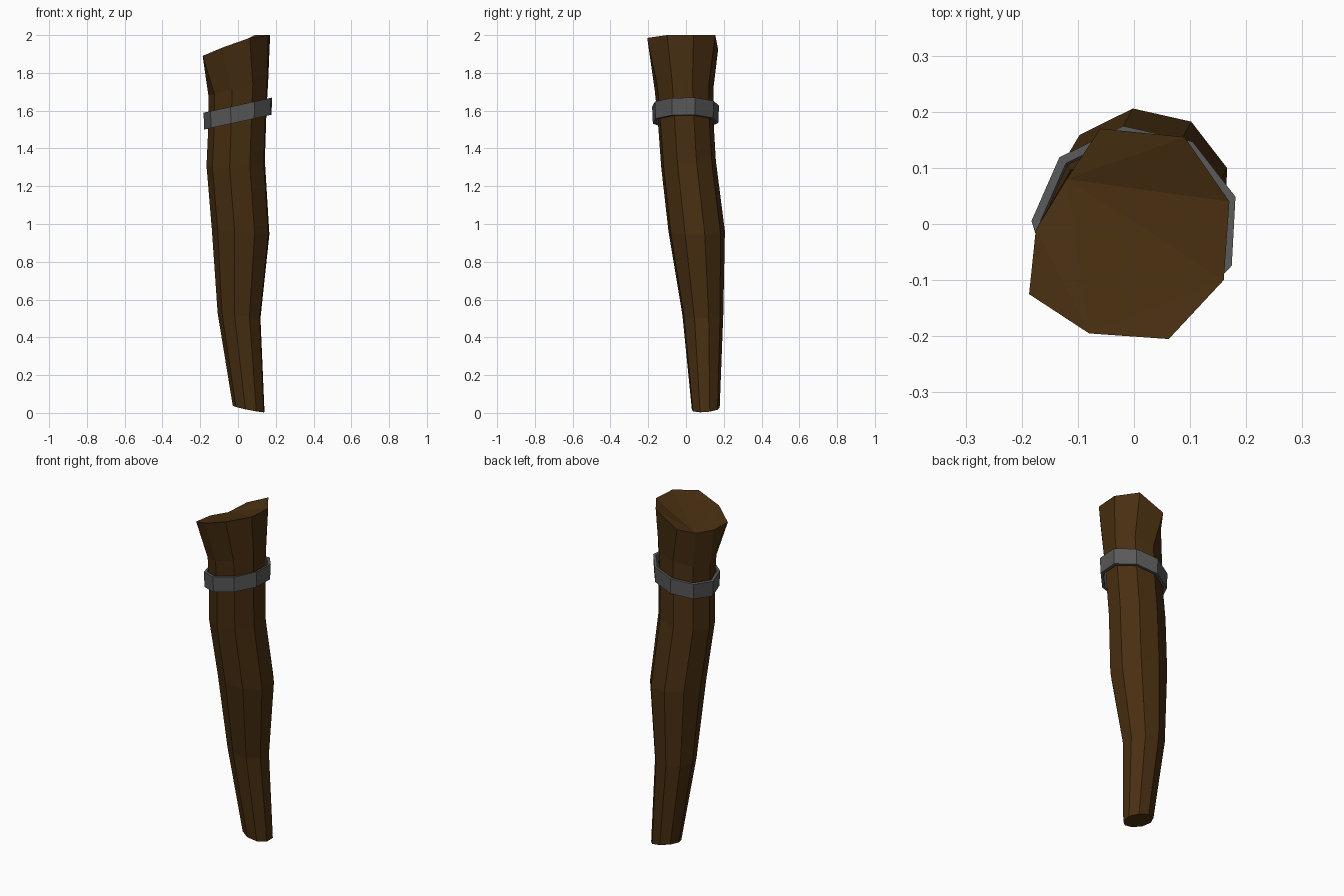
import bpy, bmesh, math

if "Cube" in bpy.data.objects:
    bpy.data.objects.remove(bpy.data.objects["Cube"])

def material(name, rgb):
    m = bpy.data.materials.new(name)
    m.diffuse_color = (*rgb, 1)
    m.use_nodes = True
    m.node_tree.nodes["Principled BSDF"].inputs["Base Color"].default_value = m.diffuse_color
    return m

wood = material("dark brown wood", (0.065, 0.028, 0.0056))
iron = material("grey iron", (0.1, 0.1, 0.1))

SIDES = 9
ANGLES = [math.radians(17 + 40 * k) for k in range(SIDES)]

def ring(cx, cy, z, rx, ry, slope_x=0, slope_y=0):
    """Nine-sided ring with a tilted plane."""
    pts = []
    for a in ANGLES:
        dx, dy = rx * math.cos(a), ry * math.sin(a)
        pts.append((cx + dx, cy + dy, z + slope_x * dx + slope_y * dy))
    return pts

def loft(name, rings, mat, closed=False):
    """Skin the rings; close into a loop or cap both ends."""
    bm = bmesh.new()
    rows = [[bm.verts.new(p) for p in r] for r in rings]
    pairs = list(zip(rows, rows[1:]))
    if closed:
        pairs.append((rows[-1], rows[0]))
    for lo, hi in pairs:
        for i in range(SIDES):
            j = (i + 1) % SIDES
            bm.faces.new((lo[i], lo[j], hi[j], hi[i]))
    if not closed:
        caps = [bm.faces.new(rows[0][::-1]), bm.faces.new(rows[-1])]
        bmesh.ops.triangulate(bm, faces=caps)
    bmesh.ops.recalc_face_normals(bm, faces=bm.faces)
    me = bpy.data.meshes.new(name)
    bm.to_mesh(me)
    bm.free()
    me.materials.append(mat)
    ob = bpy.data.objects.new(name, me)
    bpy.context.collection.objects.link(ob)
    return ob

# crooked wooden shaft, ending in a slanted cut
top = [(.17, .04, 2.0), (.09, .155, 2.0), (-.06, .17, 1.925), (-.12, .08, 1.885),
       (-.175, -.01, 1.885), (-.187, -.125, 1.89), (-.08, -.195, 1.935),
       (.062, -.205, 1.985), (.16, -.10, 2.0)]
loft("wooden_shaft", [
    ring(.058, .104, .021, .086, .075, -.2, .08),
    ring(.008, .088, .515, .116, .110, -.12),
    ring(.017, .055, .96, .156, .152, -.1),
    ring(-.009, .012, 1.32, .158, .147, .08, .12),
    ring(.001, -.005, 1.58, .157, .150, .2),
    ring(.005, -.012, 1.72, .162, .158, .25),
    top], wood)

# tilted iron band around the head
loft("iron_band", [
    ring(.003, -.004, 1.54, .182, .176, .22),
    ring(.003, -.004, 1.63, .186, .180, .22),
    ring(.003, -.004, 1.63, .170, .164, .22),
    ring(.003, -.004, 1.54, .166, .160, .22)], iron, closed=True)
